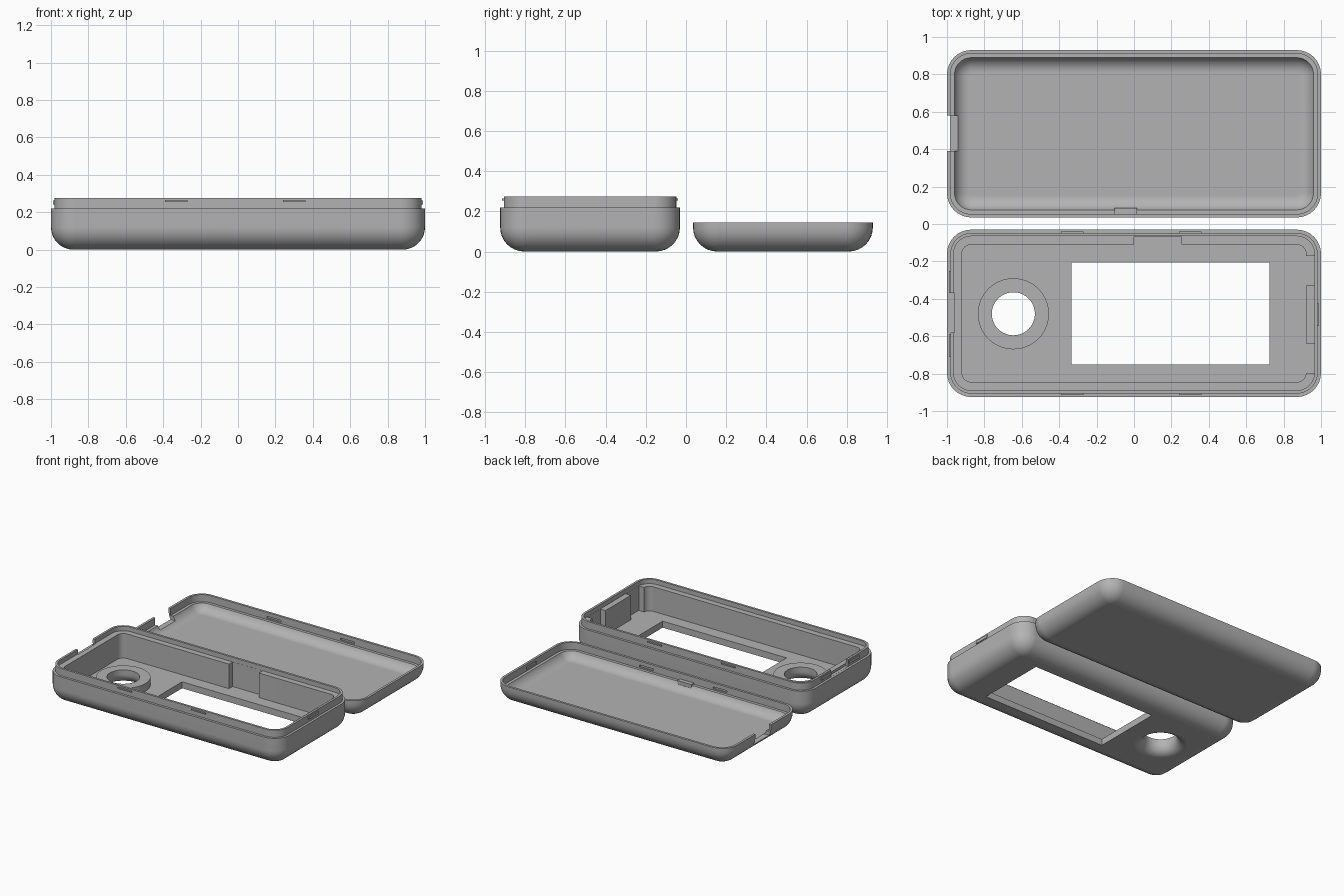
import bpy, bmesh, math

if "Cube" in bpy.data.objects:
    bpy.data.objects.remove(bpy.data.objects["Cube"])

grey = bpy.data.materials.new("matte grey")
grey.diffuse_color = (0.45, 0.45, 0.45, 1)
grey.use_nodes = True
grey.node_tree.nodes["Principled BSDF"].inputs["Base Color"].default_value = grey.diffuse_color


def finish(bm, name):
    bmesh.ops.recalc_face_normals(bm, faces=bm.faces)
    mesh = bpy.data.meshes.new(name)
    bm.to_mesh(mesh)
    bm.free()
    mesh.materials.append(grey)
    ob = bpy.data.objects.new(name, mesh)
    bpy.context.collection.objects.link(ob)
    return ob


def loft(bm, rings, closed_ends=True):
    """Skin a list of point rings into a solid."""
    loops = [[bm.verts.new(p) for p in ring] for ring in rings]
    n = len(loops[0])
    for a, b in zip(loops, loops[1:]):
        for i in range(n):
            j = (i + 1) % n
            bm.faces.new((a[i], a[j], b[j], b[i]))
    bm.faces.new(loops[0][::-1])
    bm.faces.new(loops[-1])


def rounded_rect(cy, inset, z, hx=1.0, hy=0.4475, r=0.13, seg=8):
    """Rounded rectangle, offset inward by inset."""
    pts, rad = [], r - inset
    for k, (sx, sy) in enumerate(((1, 1), (-1, 1), (-1, -1), (1, -1))):
        for i in range(seg + 1):
            a = math.pi / 2 * (k + i / seg)
            pts.append((sx * (hx - r) + rad * math.cos(a),
                        cy + sy * (hy - r) + rad * math.sin(a), z))
    return pts


def shell(name, cy, profile):
    bm = bmesh.new()
    loft(bm, [rounded_rect(cy, d, z) for d, z in profile])
    return finish(bm, name)


def revolve(name, cx, cy, profile, n=64):
    bm = bmesh.new()
    loft(bm, [[(cx + r * math.cos(2 * math.pi * i / n),
                cy + r * math.sin(2 * math.pi * i / n), z) for i in range(n)]
              for r, z in profile])
    return finish(bm, name)


def box(name, x0, x1, y0, y1, z0, z1):
    bm = bmesh.new()
    loft(bm, [[(x0, y0, z), (x1, y0, z), (x1, y1, z), (x0, y1, z)] for z in (z0, z1)])
    return finish(bm, name)


def combine(ob, tool, op):
    """Apply a boolean and discard the tool."""
    tool.hide_render = True
    mod = ob.modifiers.new(op, 'BOOLEAN')
    mod.operation, mod.object, mod.solver = op, tool, 'EXACT'
    bpy.context.view_layer.objects.active = ob
    bpy.ops.object.modifier_apply(modifier=mod.name)
    bpy.data.objects.remove(tool)


def cut(ob, *b):
    combine(ob, box("cutter", *b), 'DIFFERENCE')


def smooth(ob):
    bpy.ops.object.select_all(action='DESELECT')
    ob.select_set(True)
    bpy.context.view_layer.objects.active = ob
    bpy.ops.object.shade_smooth_by_angle(angle=math.radians(30))
    wn = ob.modifiers.new("weighted", 'WEIGHTED_NORMAL')
    wn.keep_sharp = True


def fillet(r, a0, a1, n=8):
    """Quarter round about inset 0.12, z 0.12; angle 90 points down."""
    out = []
    for i in range(n + 1):
        a = a0 + (a1 - a0) * i / n
        out.append((0.12 - r * math.cos(a), 0.12 - r * math.sin(a)))
    return out


BASE_Y, LID_Y = -0.4775, 0.4825
FLOOR = 0.05
outer = fillet(0.12, math.pi / 2, 0)

# Front half of the case: rounded tub with a thin raised lip
base = shell("front_shell", BASE_Y, outer + [
    (0, 0.22), (0.018, 0.22), (0.018, 0.275), (0.035, 0.275),
    (0.035, 0.24), (0.08, 0.24), (0.08, FLOOR)])

# Raised collar round the dial hole, dished on the outside
DX, DY = -0.645, -0.48
combine(base, revolve("collar", DX, DY, [(0.19, 0.03), (0.19, 0.11)]), 'UNION')
dish = [(0.19, -0.02)]
for i in range(9):
    a = math.pi / 2 * i / 8
    dish.append((0.19 - 0.075 * math.sin(a), 0.075 * (1 - math.cos(a))))
combine(base, revolve("dish", DX, DY, dish + [(0.115, 0.2)]), 'DIFFERENCE')

# Screen window, wall pockets, and cable gap in the lip
cut(base, -0.335, 0.725, -0.75, -0.205, -0.05, 0.15)
cut(base, 0.0, 0.255, -0.14, -0.066, FLOOR, 0.26)
for y0, y1 in ((-0.33, -0.17), (-0.80, -0.64)):
    cut(base, 0.9, 0.964, y0, y1, FLOOR, 0.26)
cut(base, -1.05, -0.96, -0.58, -0.37, 0.221, 0.3)
smooth(base)

# Snap ridges round the lip
ridges = []
for x in (-0.33, 0.30):
    for s in (-1, 1):
        y = BASE_Y + s * 0.431
        ridges.append((x - 0.06, x + 0.06, y - 0.007, y + 0.007, 0.254, 0.264))
ridges.append((0.974, 0.988, -0.545, -0.425, 0.24, 0.262))
for y in (-0.31, -0.65):
    ridges.append((-0.988, -0.974, y - 0.06, y + 0.06, 0.24, 0.262))
for i, r in enumerate(ridges):
    box("snap_ridge_%d" % i, *r)

# Back half of the case: shallow tray with a stepped rim and filleted inside
lid = shell("back_shell", LID_Y, outer + [
    (0, 0.145), (0.018, 0.145), (0.018, 0.09)]
    + fillet(0.085, math.asin(0.03 / 0.085), math.pi / 2))

# Cable notch and shallow snap grooves
cut(lid, -1.05, -0.94, 0.39, 0.58, 0.06, 0.2)
for x in (-0.33, 0.30):
    for s in (-1, 1):
        y = LID_Y + s * 0.431
        cut(lid, x - 0.06, x + 0.06, y - 0.007, y + 0.007, 0.1, 0.115)
cut(lid, 0.974, 0.99, 0.425, 0.545, 0.1, 0.122)
smooth(lid)

# Small catch on the inner wall of the tray
box("catch_tab", -0.105, 0.015, 0.05, 0.085, 0.07, 0.1)
